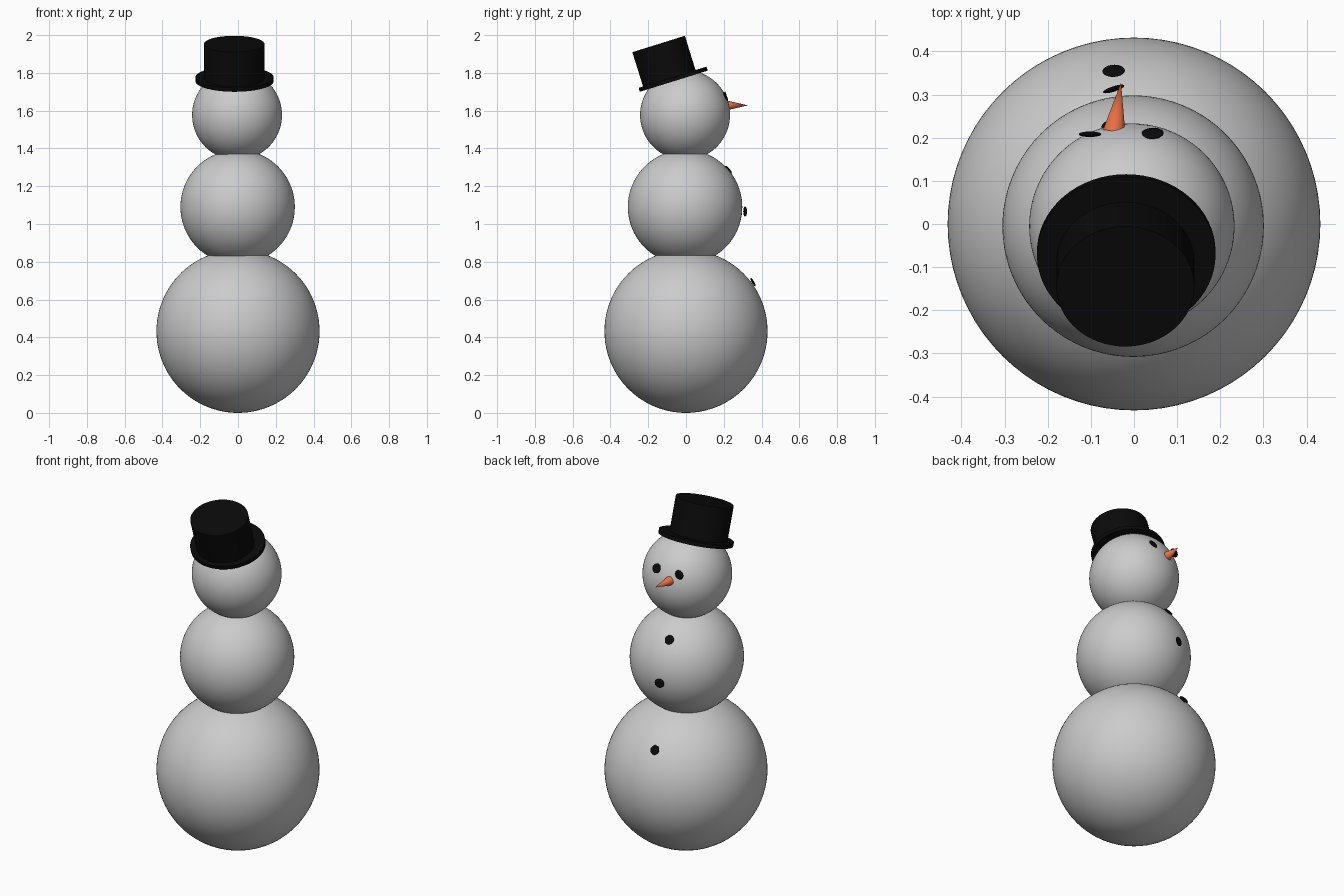
import bpy
from math import radians
from mathutils import Euler, Vector

if "Cube" in bpy.data.objects:
    bpy.data.objects.remove(bpy.data.objects["Cube"], do_unlink=True)


def material(name, rgb):
    mat = bpy.data.materials.new(name)
    mat.use_nodes = True
    mat.diffuse_color = (*rgb, 1)
    mat.node_tree.nodes["Principled BSDF"].inputs["Base Color"].default_value = (*rgb, 1)
    return mat


SNOW = material("snow grey", (0.6, 0.6, 0.6))
BLACK = material("coal black", (0.003, 0.003, 0.003))
CARROT = material("carrot orange", (0.8, 0.16, 0.06))


def finish(name, mat):
    obj = bpy.context.object
    obj.name = name
    obj.data.materials.append(mat)
    bpy.ops.object.shade_smooth_by_angle(angle=radians(35))
    return obj


def snowball(name, centre, radius):
    bpy.ops.mesh.primitive_ico_sphere_add(subdivisions=5, radius=radius, location=centre)
    finish(name, SNOW)


def coal(name, centre, tilt, yaw):
    """Flattened pebble facing the back, tilted upward and turned sideways."""
    bpy.ops.mesh.primitive_uv_sphere_add(segments=32, ring_count=16, radius=0.026, location=centre,
                                         rotation=(radians(tilt), 0, radians(yaw)))
    finish(name, BLACK).scale = (1, 0.24, 1)


HAT_TILT = Euler((radians(17.3), 0, 0))


def hat_disc(name, top, radius, height):
    """Slightly oval cylinder hanging down from its top centre along the hat axis."""
    up = Vector((0, 0, 1))
    up.rotate(HAT_TILT)
    bpy.ops.mesh.primitive_cylinder_add(vertices=64, radius=radius, depth=height,
                                        location=Vector(top) - up * height / 2, rotation=HAT_TILT)
    finish(name, BLACK).scale = (1, 0.91, 1)


# Body
snowball("lower_body", (0, 0, 0.432), 0.432)
snowball("middle_body", (-0.002, -0.005, 1.09), 0.303)
snowball("head", (-0.005, -0.005, 1.577), 0.238)

# Hat
hat_disc("hat_brim", (-0.018, -0.071, 1.777), 0.207, 0.022)
hat_disc("hat_crown", (-0.02, -0.145, 1.953), 0.16, 0.205)

# Eyes and buttons
coal("left_eye", (0.043, 0.21, 1.675), 27, 3)
coal("right_eye", (-0.102, 0.208, 1.675), 2, 0)
coal("upper_button", (-0.05, 0.225, 1.288), 40, 10)
coal("middle_button", (-0.047, 0.313, 1.066), 0, 18)
coal("lower_button", (-0.047, 0.355, 0.692), 30, 3)

# Carrot nose, from its base centre to its tip
base, tip = Vector((-0.046, 0.215, 1.628)), Vector((-0.03, 0.328, 1.628))
axis = tip - base
bpy.ops.mesh.primitive_cone_add(vertices=32, radius1=0.026, radius2=0, depth=axis.length,
                                location=(base + tip) / 2,
                                rotation=axis.to_track_quat("Z", "Y").to_euler())
finish("carrot_nose", CARROT)
